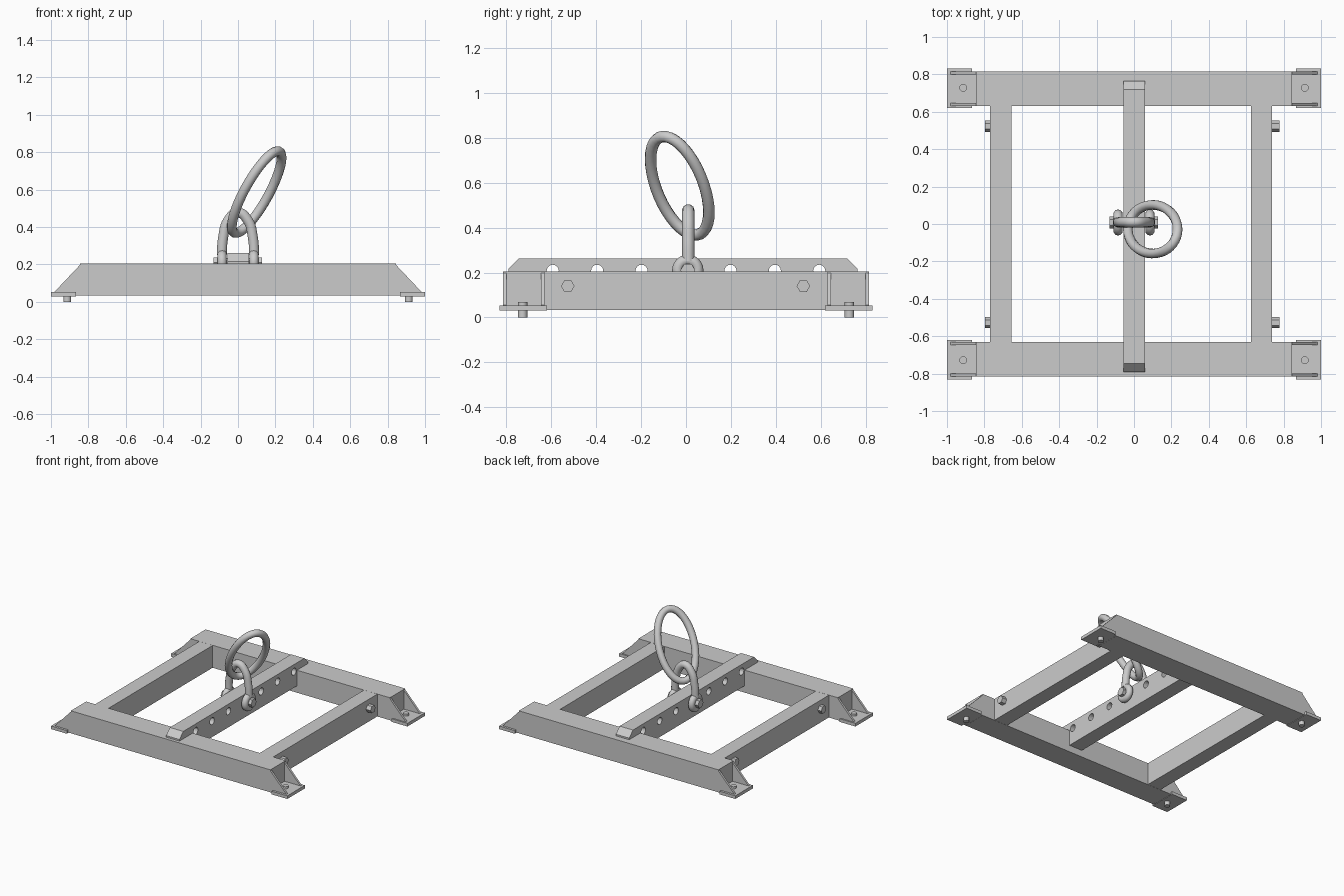
import bpy, bmesh, math
from mathutils import Matrix, Vector

if "Cube" in bpy.data.objects:
    bpy.data.objects.remove(bpy.data.objects["Cube"])


def make(name, bm):
    bmesh.ops.recalc_face_normals(bm, faces=bm.faces[:])
    me = bpy.data.meshes.new(name)
    bm.to_mesh(me)
    bm.free()
    ob = bpy.data.objects.new(name, me)
    bpy.context.collection.objects.link(ob)
    return ob


def add_prism(bm, pts, vec):
    """Extrude a planar polygon of 3D points along vec."""
    face = bm.faces.new([bm.verts.new(p) for p in pts])
    ext = bmesh.ops.extrude_face_region(bm, geom=[face])["geom"]
    bmesh.ops.translate(bm, vec=vec, verts=[v for v in ext if isinstance(v, bmesh.types.BMVert)])


def add_box(bm, x0, x1, y0, y1, z0, z1):
    add_prism(bm, [(x0, y0, z0), (x1, y0, z0), (x1, y1, z0), (x0, y1, z0)], (0, 0, z1 - z0))


def add_cyl(bm, centre, r, length, sides, axis):
    rot = Matrix.Rotation(math.pi / 2, 4, 'Y') if axis == 'X' else Matrix()
    bmesh.ops.create_cone(bm, cap_ends=True, segments=sides, radius1=r, radius2=r, depth=length,
                          matrix=Matrix.Translation(centre) @ rot)


def smooth(ob, angle=40):
    bpy.ops.object.select_all(action='DESELECT')
    ob.select_set(True)
    bpy.context.view_layer.objects.active = ob
    bpy.ops.object.shade_smooth_by_angle(angle=math.radians(angle))


def tube(name, pts, r, cyclic=False, spline='POLY'):
    cu = bpy.data.curves.new(name, 'CURVE')
    cu.dimensions = '3D'
    cu.bevel_depth, cu.bevel_resolution, cu.use_fill_caps = r, 3, True
    sp = cu.splines.new('BEZIER' if spline == 'BEZIER' else 'POLY')
    if spline == 'BEZIER':
        sp.bezier_points.add(len(pts) - 1)
        for bp, p in zip(sp.bezier_points, pts):
            bp.co = p
            bp.handle_left_type = bp.handle_right_type = 'AUTO'
        sp.resolution_u = 6
    else:
        sp.points.add(len(pts) - 1)
        for q, p in zip(sp.points, pts):
            q.co = (*p, 1)
    sp.use_cyclic_u = cyclic
    ob = bpy.data.objects.new(name, cu)
    bpy.context.collection.objects.link(ob)
    bpy.ops.object.select_all(action='DESELECT')
    ob.select_set(True)
    bpy.context.view_layer.objects.active = ob
    bpy.ops.object.convert(target='MESH')
    smooth(bpy.context.object)


# long rails with open sloping ends
for label, s in (("front", -1), ("back", 1)):
    bm = bmesh.new()
    y0, y1 = sorted((s * 0.63, s * 0.815))
    add_box(bm, -0.845, 0.845, y0, y1, 0.033, 0.205)
    for e in (-1, 1):
        for g in (y0, y1 - 0.016):
            add_prism(bm, [(e * 0.838, g, 0.205), (e * 0.98, g, 0.055), (e * 0.98, g, 0.033),
                           (e * 0.838, g, 0.033)], (0, 0.016, 0))
    make(label + "_rail", bm)

    # foot plates and their floor bolts
    for side, e in (("left", -1), ("right", 1)):
        bm = bmesh.new()
        x0, x1 = sorted((e * 0.867, e * 1.0))
        y0, y1 = sorted((s * 0.62, s * 0.832))
        add_box(bm, x0, x1, y0, y1, 0.03, 0.054)
        xa, xb = sorted((e * 0.84, e * 0.87))
        add_box(bm, xa, xb, s * 0.72 - 0.09, s * 0.72 + 0.09, 0.034, 0.053)
        make(f"{label}_{side}_foot_plate", bm)
        bm = bmesh.new()
        add_cyl(bm, (e * 0.913, s * 0.728, 0.035), 0.021, 0.07, 12, 'Z')
        smooth(make(f"{label}_{side}_floor_bolt", bm))

# cross beams with hex bolts on their outer faces
for side, e, xc, head in (("left", -1, -0.712, 0.028), ("right", 1, 0.682, 0.038)):
    bm = bmesh.new()
    add_box(bm, xc - 0.057, xc + 0.057, -0.632, 0.632, 0.034, 0.2045)
    make(side + "_cross_beam", bm)
    for label, y in (("front", -0.527), ("back", 0.523)):
        bm = bmesh.new()
        add_cyl(bm, (xc + e * (0.057 + head / 2), y, 0.14), 0.03, head, 6, 'X')
        make(f"{side}_{label}_beam_bolt", bm)

# centre bar with chamfered ends and a row of holes
bm = bmesh.new()
add_prism(bm, [(-0.055, y, z) for y, z in ((-0.745, 0.262), (-0.79, 0.217), (-0.79, 0.195),
               (-0.64, 0.195), (-0.64, 0.085), (0.64, 0.085), (0.64, 0.195),
               (0.765, 0.195), (0.765, 0.217), (0.72, 0.262))], (0.113, 0, 0))
bar = make("centre_bar", bm)
bm = bmesh.new()
for i in range(-3, 4):
    add_cyl(bm, (0, i * 0.198, 0.208), 0.027, 0.3, 16, 'X')
cutter = make("hole_cutter", bm)
cutter.hide_render = True
cutter.display_type = 'WIRE'
mod = bar.modifiers.new("holes", 'BOOLEAN')
mod.object, mod.operation, mod.solver = cutter, 'DIFFERENCE', 'EXACT'
bpy.context.view_layer.objects.active = bar
bpy.ops.object.modifier_apply(modifier="holes")
bpy.data.objects.remove(cutter)

# shackle bow, eyes and pin
half = [(0.087, 0.25), (0.08, 0.34), (0.053, 0.435)]
path = half + [(0, 0.477)] + [(-x, z) for x, z in reversed(half)]
tube("shackle_bow", [(x, 0.01, z) for x, z in path], 0.028, spline='BEZIER')
for side, e in (("left", -1), ("right", 1)):
    bpy.ops.mesh.primitive_torus_add(major_radius=0.045, minor_radius=0.025, major_segments=24,
                                     minor_segments=10, location=(e * 0.085, 0.008, 0.21),
                                     rotation=(0, math.pi / 2, 0))
    bpy.context.object.name = side + "_shackle_eye"
    smooth(bpy.context.object)
bm = bmesh.new()
add_cyl(bm, (0, 0.008, 0.21), 0.026, 0.2, 16, 'X')
add_cyl(bm, (-0.114, 0.008, 0.21), 0.033, 0.032, 6, 'X')
add_cyl(bm, (0.112, 0.008, 0.21), 0.033, 0.032, 6, 'X')
make("shackle_pin", bm)

# leaning oval lifting ring
ring = []
for i in range(40):
    c, s = math.cos(i * math.tau / 40), math.sin(i * math.tau / 40)
    ring.append((0.1 + 0.133 * c, -0.028 + 0.13 * s, 0.587 + 0.185 * c - 0.118 * s))
tube("lifting_ring", ring, 0.026, cyclic=True)
